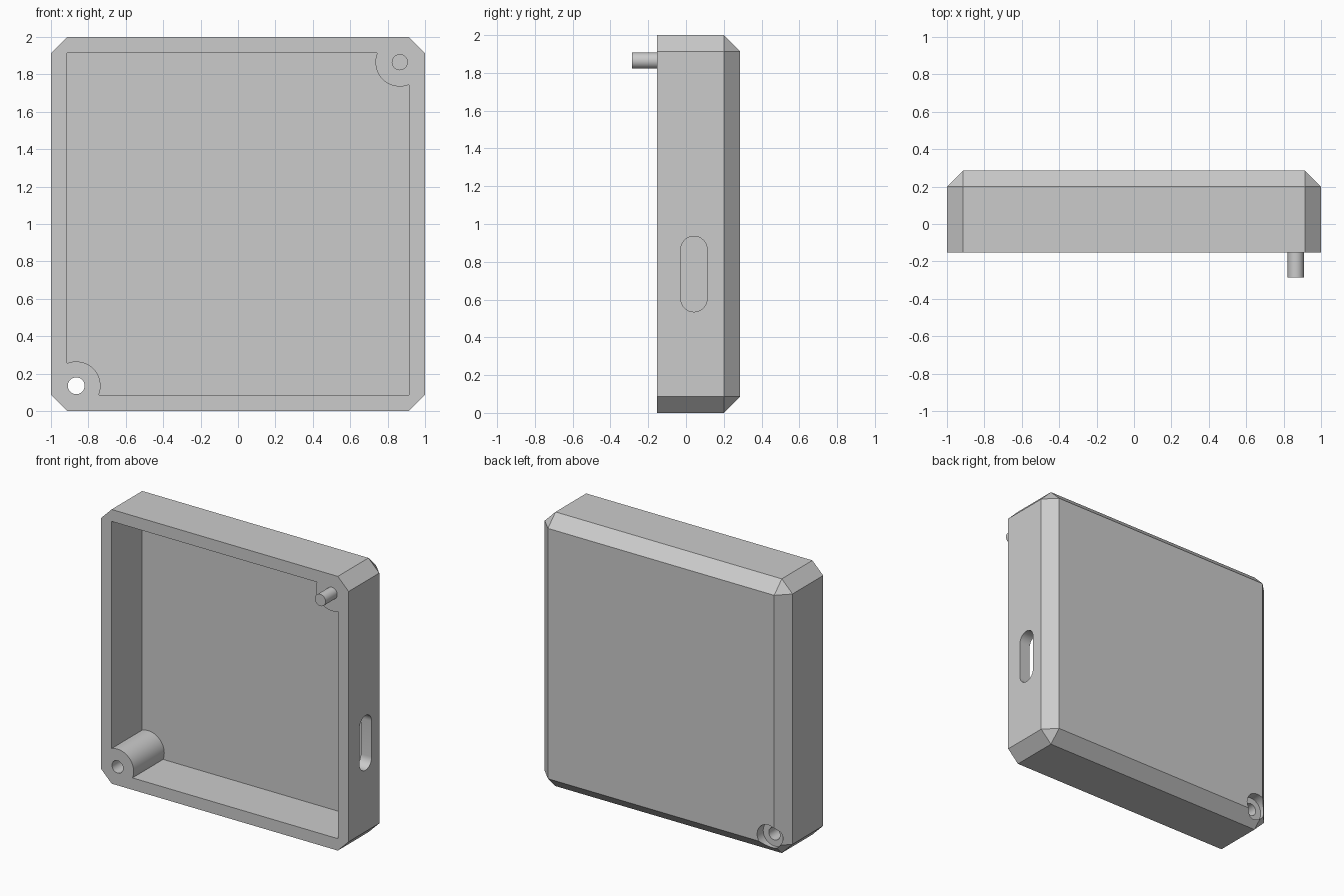
import bpy, bmesh, math
from mathutils import Matrix

FRONT, BACK = -0.153, 0.287      # depth range of the case
WALL = 0.087                     # wall thickness and chamfer size
POST = 0.865                     # post offset from the centre
HOLE = 0.045

if "Cube" in bpy.data.objects:
    bpy.data.objects.remove(bpy.data.objects["Cube"])

grey = bpy.data.materials.new("light_grey")
grey.use_nodes = True
colour = (0.6, 0.6, 0.6, 1)
grey.diffuse_color = colour
grey.node_tree.nodes["Principled BSDF"].inputs["Base Color"].default_value = colour


def make_object(name, bm):
    mesh = bpy.data.meshes.new(name)
    bmesh.ops.recalc_face_normals(bm, faces=bm.faces)
    bm.to_mesh(mesh)
    bm.free()
    mesh.materials.append(grey)
    obj = bpy.data.objects.new(name, mesh)
    bpy.context.collection.objects.link(obj)
    return obj


def box_mesh(low, high):
    bm = bmesh.new()
    bmesh.ops.create_cube(bm, size=1)
    for v in bm.verts:
        v.co = [(a + b) / 2 + c * (b - a) for a, b, c in zip(low, high, v.co)]
    return bm


def rod(name, x, z, radius, y0, y1):
    """Cylinder running from front to back."""
    bm = bmesh.new()
    place = Matrix.Translation((x, (y0 + y1) / 2, z)) @ Matrix.Rotation(math.pi / 2, 4, "X")
    bmesh.ops.create_cone(bm, cap_ends=True, segments=48, radius1=radius,
                          radius2=radius, depth=y1 - y0, matrix=place)
    return make_object(name, bm)


def cut(target, cutter):
    mod = target.modifiers.new("cut", "BOOLEAN")
    mod.operation = "DIFFERENCE"
    mod.solver = "EXACT"
    mod.object = cutter
    cutter.hide_render = True
    bpy.context.view_layer.objects.active = target
    bpy.ops.object.modifier_apply(modifier=mod.name)
    bpy.data.objects.remove(cutter)


# Case shell, chamfered everywhere except around the open front
bm = box_mesh((-1, FRONT, 0), (1, BACK, 2))
edges = [e for e in bm.edges if max(v.co.y for v in e.verts) > 0]
bmesh.ops.bevel(bm, geom=edges, offset=WALL, segments=1, affect="EDGES")
case = make_object("case_shell", bm)

# Inner cavity, leaving a round post in two opposite corners
inner = 1 - WALL
cavity = make_object("cavity_cutter", box_mesh(
    (-inner, FRONT - 0.1, WALL), (inner, BACK - WALL, 2 - WALL)))
for side in (-1, 1):
    cut(cavity, rod("post_cutter", side * POST, 1 + side * POST, 0.13, -1, 1))
cut(case, cavity)

# Screw hole and its recess in the back
cut(case, rod("screw_hole_cutter", -POST, 1 - POST, HOLE, -1, 1))
cut(case, rod("screw_recess_cutter", -POST, 1 - POST, 0.09, BACK - 0.07, 1))

# Rounded slot through the side wall
bm = bmesh.new()
ring = []
for centre, start in ((0.865, 0), (0.605, math.pi)):
    for i in range(17):
        a = start + math.pi * i / 16
        ring.append(bm.verts.new((0.8, 0.042 + 0.07 * math.cos(a), centre + 0.07 * math.sin(a))))
face = bm.faces.new(ring)
wall = bmesh.ops.extrude_face_region(bm, geom=[face])
bmesh.ops.translate(bm, vec=(0.4, 0, 0),
                    verts=[g for g in wall["geom"] if isinstance(g, bmesh.types.BMVert)])
cut(case, make_object("slot_cutter", bm))

# Locating peg on the upper post
peg = rod("locating_peg", POST, 1 + POST, 0.043, -0.287, FRONT + 0.02)

# Smooth the round walls, keep the chamfers crisp
for obj in (case, peg):
    bpy.ops.object.select_all(action="DESELECT")
    obj.select_set(True)
    bpy.context.view_layer.objects.active = obj
    bpy.ops.object.shade_smooth_by_angle(angle=math.radians(25))
